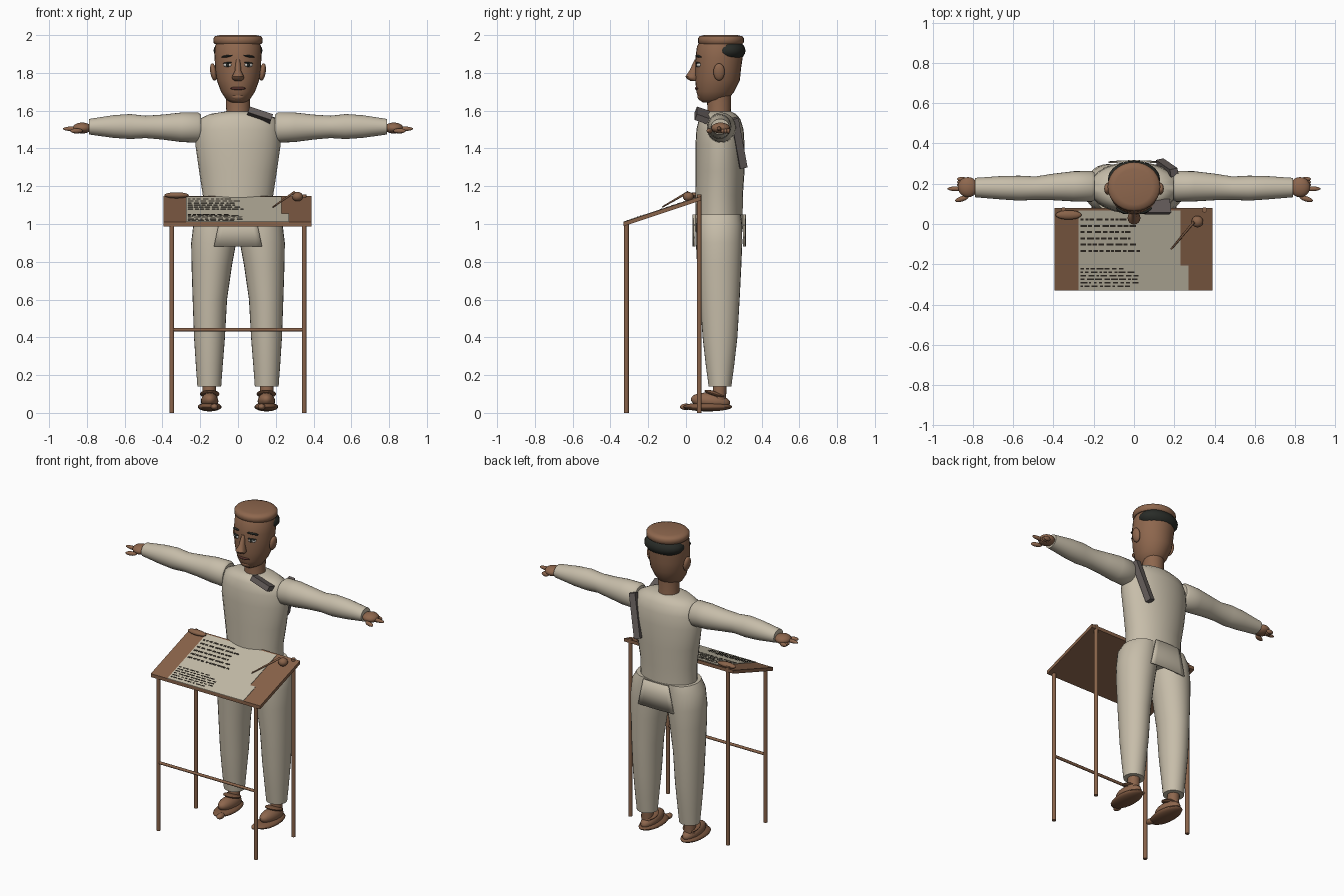
import bpy, bmesh, math, random
from mathutils import Vector

random.seed(4)
if "Cube" in bpy.data.objects:
    bpy.data.objects.remove(bpy.data.objects["Cube"])


def material(name, r, g, b):
    m = bpy.data.materials.new(name)
    m.use_nodes = True
    m.diffuse_color = (r, g, b, 1)
    m.node_tree.nodes["Principled BSDF"].inputs["Base Color"].default_value = (r, g, b, 1)
    return m


skin = material("brown skin", .27, .135, .075)
wood = material("desk wood", .25, .125, .068)
linen = material("cream linen", .57, .51, .40)
paper = material("paper", .55, .50, .39)
dark = material("black hair", .022, .025, .021)
ink = material("ink", .03, .024, .018)
grey = material("grey strap", .13, .11, .105)
white = material("eye white", .6, .58, .54)
lips = material("lips", .1, .035, .028)
leather = material("sandal leather", .2, .095, .05)


def finish(name, bm, mat, smooth=True):
    bmesh.ops.recalc_face_normals(bm, faces=bm.faces)
    me = bpy.data.meshes.new(name)
    bm.to_mesh(me)
    bm.free()
    me.materials.append(mat)
    ob = bpy.data.objects.new(name, me)
    bpy.context.collection.objects.link(ob)
    if smooth:
        bpy.ops.object.select_all(action='DESELECT')
        ob.select_set(True)
        bpy.context.view_layer.objects.active = ob
        bpy.ops.object.shade_smooth_by_angle(angle=math.radians(45))
    return ob


def loft(name, rings, mat, axis='Z', n=28):
    """Skin ellipses (position, centre a, centre b, radius a, radius b) along Z or X."""
    bm = bmesh.new()
    loops = []
    for t, a, b, ra, rb in rings:
        loop = []
        for i in range(n):
            w = math.tau * i / n
            u, v = a + ra * math.cos(w), b + rb * math.sin(w)
            loop.append(bm.verts.new((u, v, t) if axis == 'Z' else (t, u, v)))
        loops.append(loop)
    for p, q in zip(loops, loops[1:]):
        for i in range(n):
            j = (i + 1) % n
            bm.faces.new((p[i], p[j], q[j], q[i]))
    bm.faces.new(loops[0])
    bm.faces.new(loops[-1])
    return finish(name, bm, mat)


def ball(name, loc, scale, mat, rot=(0, 0, 0)):
    bm = bmesh.new()
    bmesh.ops.create_uvsphere(bm, u_segments=20, v_segments=12, radius=1)
    bmesh.ops.scale(bm, vec=scale, verts=bm.verts)
    ob = finish(name, bm, mat)
    ob.location, ob.rotation_euler = loc, rot
    return ob


def rod(name, p, q, r, mat, sides=10, r2=None):
    p, q = Vector(p), Vector(q)
    bm = bmesh.new()
    bmesh.ops.create_cone(bm, cap_ends=True, segments=sides, radius1=r,
                          radius2=r2 or r, depth=(q - p).length)
    ob = finish(name, bm, mat)
    ob.location = (p + q) / 2
    ob.rotation_euler = (q - p).to_track_quat('Z', 'Y').to_euler()
    return ob


# Sloping desk: boxes that follow the tilt of the top
def desk_z(y):
    return 1.01 + (y + .33) * .335


def add_slab(bm, x0, x1, y0, y1, lo, hi):
    cube = bmesh.ops.create_cube(bm, size=1)["verts"]
    for v in cube:
        x, y = (x1 if v.co.x > 0 else x0), (y1 if v.co.y > 0 else y0)
        v.co = (x, y, desk_z(y) + (hi if v.co.z > 0 else lo))


def slab(name, boxes, lo, hi, mat):
    bm = bmesh.new()
    for box in boxes:
        add_slab(bm, *box, lo, hi)
    return finish(name, bm, mat, smooth=False)


slab("desk_top", [(-.395, .39, -.33, .08)], -.022, 0, wood)
slab("paper_sheet", [(-.275, .27, -.331, -.205), (-.275, .23, -.205, .068)], 0, .003, paper)

# Rows of abstract pen strokes on the sheet
marks = []
for row in range(12):
    upper = row < 6
    y = .022 - row * .031 if upper else -.222 - (row - 6) * .0175
    x, end = -.265, random.uniform(-.06, .03)
    while x < end:
        w = random.uniform(.012, .035)
        marks.append((x, x + w, y - (.005 if upper else .003), y + (.005 if upper else .003)))
        x += w + random.uniform(.005, .014)
slab("pen_strokes", marks, .003, .0045, ink)

# Desk legs and front stretcher
for side, s in (("right", -1), ("left", 1)):
    rod(f"desk_front_leg_{side}", (s * .35, -.315, 0), (s * .35, -.315, 1.0), .013, wood)
    rod(f"desk_back_leg_{side}", (s * .35, .07, 0), (s * .35, .07, 1.155), .013, wood)
rod("desk_stretcher", (-.35, -.315, .44), (.35, -.315, .44), .009, wood)

# Dish, ink pot and pen
ball("dish", (-.325, .045, 1.152), (.065, .023, .016), wood)
ball("ink_pot", (.315, .012, 1.145), (.029, .029, .025), wood)
rod("pen", (.185, -.125, 1.09), (.298, .01, 1.168), .004, wood, 8, .007)

# Torso and hips
loft("tunic", [(1.03, 0, .175, .186, .125), (1.15, 0, .175, .186, .126),
               (1.28, 0, .18, .206, .13), (1.42, 0, .18, .226, .13),
               (1.5, 0, .18, .222, .125), (1.555, 0, .178, .205, .11),
               (1.582, 0, .175, .15, .09), (1.595, 0, .175, .07, .065)], linen)
loft("trouser_waist", [(.93, 0, .175, .235, .118), (1.0, 0, .175, .232, .13),
                       (1.05, 0, .175, .205, .128)], linen)

# Flared tunic tails, front and back
for name, s in (("front_tail", -1), ("back_tail", 1)):
    bm = bmesh.new()
    rows = [[bm.verts.new((u / 4 * half, .18 + s * (.137 - .006 * (u / 4) ** 2), z))
             for u in range(-4, 5)] for z, half in ((1.05, .09), (.96, .11), (.88, .127))]
    for a, b in zip(rows, rows[1:]):
        for i in range(8):
            bm.faces.new((a[i], a[i + 1], b[i + 1], b[i]))
    tail = finish(name, bm, linen)
    tail.modifiers.new("thickness", 'SOLIDIFY').thickness = .008

# Neck, head, nose, hair and cap
loft("neck", [(1.56, 0, .175, .07, .068), (1.6, 0, .175, .062, .062),
              (1.72, 0, .175, .066, .064)], skin)
loft("head", [(1.643, 0, .14, .035, .05), (1.658, 0, .145, .062, .077),
              (1.70, 0, .155, .09, .1), (1.76, 0, .167, .112, .118),
              (1.82, 0, .17, .121, .121), (1.88, 0, .175, .124, .125),
              (1.94, 0, .18, .122, .122), (1.97, 0, .185, .11, .11)], skin)
loft("nose", [(1.87, 0, .058, .011, .012), (1.81, 0, .042, .017, .025),
              (1.78, 0, .03, .032, .033), (1.768, 0, .035, .03, .03),
              (1.757, 0, .045, .018, .02)], skin, n=16)
ball("hair", (0, .222, 1.918), (.13, .093, .063), dark)
loft("cap", [(1.952, 0, .185, .122, .113), (1.96, 0, .185, .13, .121),
             (1.982, 0, .185, .131, .122), (1.994, 0, .185, .122, .113),
             (2.0, 0, .185, .095, .088)], skin)
ball("mouth", (0, .06, 1.718), (.04, .013, .009), lips)
ball("chin", (0, .08, 1.675), (.035, .02, .02), skin)

for side, s in (("right", -1), ("left", 1)):
    # Face details
    turn = s * .45
    ball(f"eye_{side}", (s * .056, .066, 1.842), (.024, .011, .011), white, (0, 0, turn))
    ball(f"iris_{side}", (s * .054, .059, 1.842), (.01, .008, .0105), dark, (0, 0, turn))
    ball(f"lash_{side}", (s * .056, .064, 1.853), (.026, .011, .004), dark, (0, s * .1, turn))
    ball(f"eyebrow_{side}", (s * .06, .066, 1.888), (.034, .009, .006), dark, (0, s * .15, turn))
    ball(f"ear_{side}", (s * .13, .175, 1.805), (.017, .03, .046), skin, (0, s * .15, 0))

    # Sleeve
    loft(f"sleeve_{side}",
         [(s * .195, .187, 1.51, .066, .068), (s * .21, .187, 1.51, .077, .08),
          (s * .3, .187, 1.512, .075, .078), (s * .4, .184, 1.513, .066, .066),
          (s * .49, .178, 1.514, .058, .059), (s * .57, .178, 1.516, .062, .066),
          (s * .66, .18, 1.516, .058, .06), (s * .79, .181, 1.515, .048, .041)], linen, 'X')

    # Hand
    ball(f"palm_{side}", (s * .825, .183, 1.508), (.05, .05, .029), skin)
    ball(f"index_finger_{side}", (s * .88, .175, 1.504), (.047, .012, .012), skin)
    ball(f"thumb_{side}", (s * .855, .125, 1.493), (.035, .013, .013), skin, (0, 0, s * -.3))
    for k in range(3):
        ball(f"curled_finger_{side}_{k + 1}", (s * .855, .195 + k * .014, 1.492),
             (.024, .011, .014), skin)

    # Trouser leg
    loft(f"trouser_leg_{side}",
         [(.14, s * .152, .18, .063, .06), (.25, s * .152, .18, .071, .075),
          (.4, s * .151, .18, .082, .092), (.6, s * .149, .179, .091, .105),
          (.78, s * .139, .176, .107, .117), (.9, s * .129, .175, .119, .123),
          (1.0, s * .118, .175, .118, .122), (1.05, s * .105, .175, .1, .115)], linen)

    # Foot and sandal
    rod(f"ankle_{side}", (s * .152, .175, .05), (s * .152, .18, .17), .036, skin, 18)
    ball(f"foot_{side}", (s * .15, .13, .062), (.046, .105, .044), skin, (-.12, 0, 0))
    ball(f"sandal_sole_{side}", (s * .15, .115, .032), (.063, .13, .024), leather)
    ball(f"big_toe_{side}", (s * .125, .0, .032), (.02, .032, .017), skin)
    ball(f"sandal_strap_{side}", (s * .15, .155, .1), (.052, .06, .014), leather, (-.3, 0, 0))

# Shoulder strap: short front slab and long back slab
bm = bmesh.new()
bmesh.ops.create_cube(bm, size=1)
bmesh.ops.scale(bm, vec=(.13, .07, .034), verts=bm.verts)
strap = finish("strap_front", bm, grey, smooth=False)
strap.location, strap.rotation_euler = (.115, .085, 1.575), (-.35, .32, 0)
rod("strap_back", (.2, .255, 1.56), (.13, .303, 1.3), .028, grey, 4)
